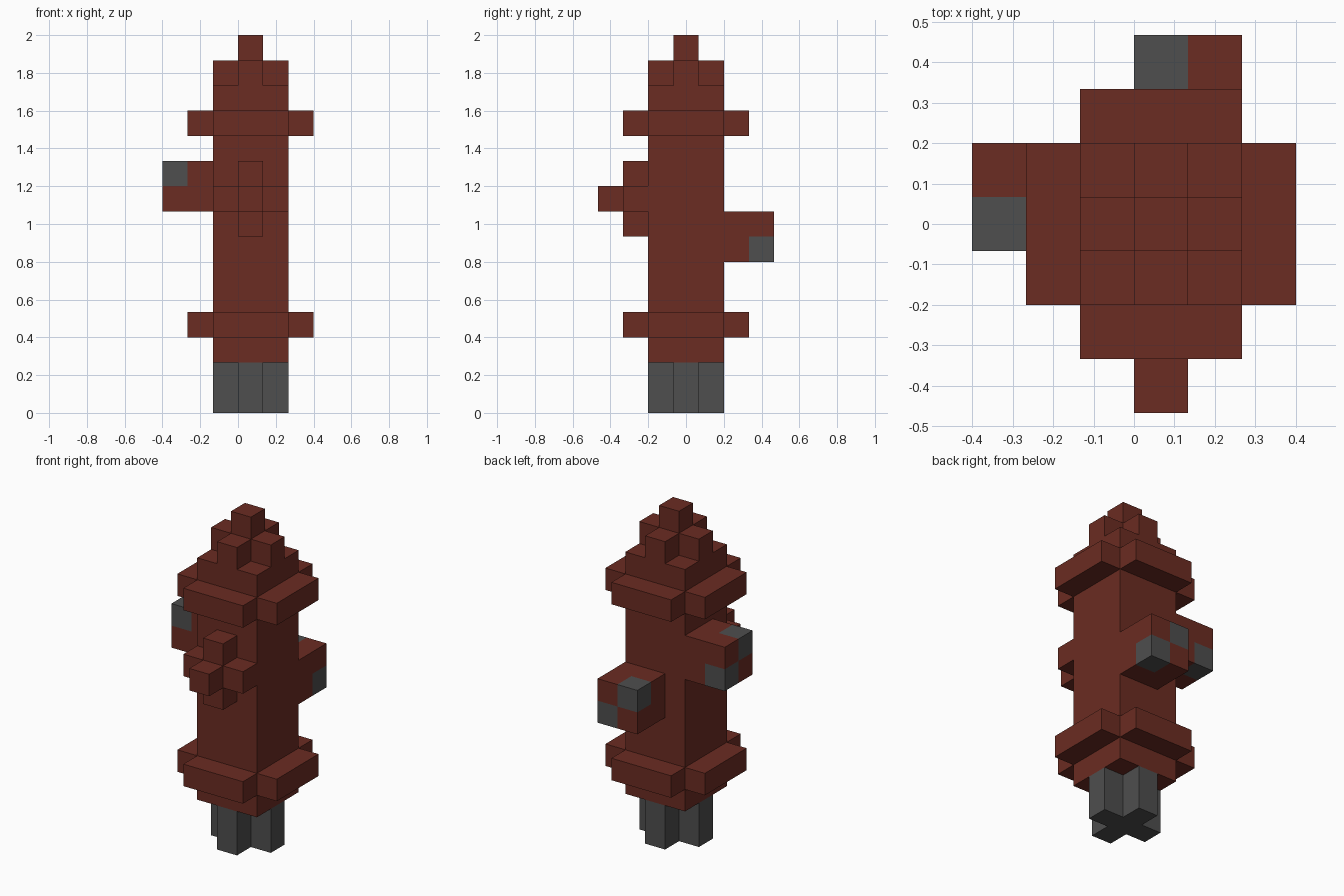
import bpy, bmesh
from mathutils import Matrix, Vector

default = bpy.data.objects.get("Cube")
if default:
    bpy.data.objects.remove(default, do_unlink=True)

U = 2 / 15   # edge length of one block; all sizes below are in blocks
CX = 0.5     # the barrel's axis


def material(name, rgb):
    mat = bpy.data.materials.new(name)
    mat.use_nodes = True
    mat.diffuse_color = (*rgb, 1)
    mat.node_tree.nodes["Principled BSDF"].inputs["Base Color"].default_value = (*rgb, 1)
    return mat


RED = material("brick red", (0.147, 0.025, 0.016))
GREY = material("dark grey", (0.077, 0.077, 0.077))


def finish(name, bm, matrix, *mats):
    """Move the shape to its place, scale it to blocks and make the object."""
    bm.transform(Matrix.Scale(U, 4) @ matrix)
    bmesh.ops.recalc_face_normals(bm, faces=bm.faces)
    mesh = bpy.data.meshes.new(name)
    bm.to_mesh(mesh)
    bm.free()
    for mat in mats:
        mesh.materials.append(mat)
    obj = bpy.data.objects.new(name, mesh)
    bpy.context.collection.objects.link(obj)


def block(name, centre, size):
    bm = bmesh.new()
    bmesh.ops.create_cube(bm, size=1)
    bmesh.ops.scale(bm, vec=size, verts=bm.verts)
    finish(name, bm, Matrix.Translation(centre), RED)


def cross(name, base, reach, arm, height, mat, turn=0):
    """Plus-shaped prism: arms end at reach and are arm wide to each side."""
    bm = bmesh.new()
    outline = []
    for quarter in range(4):
        spin = Matrix.Rotation(quarter * 1.5707963, 3, 'Z')
        for x, y in ((reach, arm), (arm, arm), (arm, reach)):
            outline.append(bm.verts.new(spin @ Vector((x, y, 0))))
    face = bm.faces.new(outline)
    extruded = bmesh.ops.extrude_face_region(bm, geom=[face], use_keep_orig=True)
    top = [g for g in extruded["geom"] if isinstance(g, bmesh.types.BMVert)]
    bmesh.ops.translate(bm, vec=(0, 0, height), verts=top)
    finish(name, bm, Matrix.Translation(base) @ Matrix.Rotation(turn, 4, 'X'), mat)


def nozzle(name, centre, out, across, sign):
    """Two-block cube with a grey checker on its outer layer."""
    bm = bmesh.new()
    bmesh.ops.create_cube(bm, size=2)
    bmesh.ops.subdivide_edges(bm, edges=bm.edges[:], cuts=1, use_grid_fill=True)
    for face in bm.faces:
        c = face.calc_center_median()
        face.material_index = int(c[out] * sign > 0 and c[across] * c.z < 0)
    finish(name, bm, Matrix.Translation(centre), RED, GREY)


# Foot, barrel and the two flanges
cross("foot", (CX, 0, 0), 1.5, 0.5, 2, GREY)
block("barrel", (CX, 0, 7.5), (3, 3, 11))
for name, z in (("lower_flange", 3), ("upper_flange", 11)):
    cross(name, (CX, 0, z), 2.5, 1.5, 1, RED)

# Stepped cap
cross("crown", (CX, 0, 13), 1.5, 0.5, 1, RED)
block("finial", (CX, 0, 14.5), (1, 1, 1))

# Front valve
cross("valve_wheel", (CX, -1.5, 8.5), 1.5, 0.5, 1, RED, 1.5707963)
block("valve_tip", (CX, -3, 8.5), (1, 1, 1))

# Hose outlets
nozzle("right_nozzle", (-2, 0.5, 9), 0, 1, -1)
nozzle("back_nozzle", (1, 2.5, 7), 1, 0, 1)
